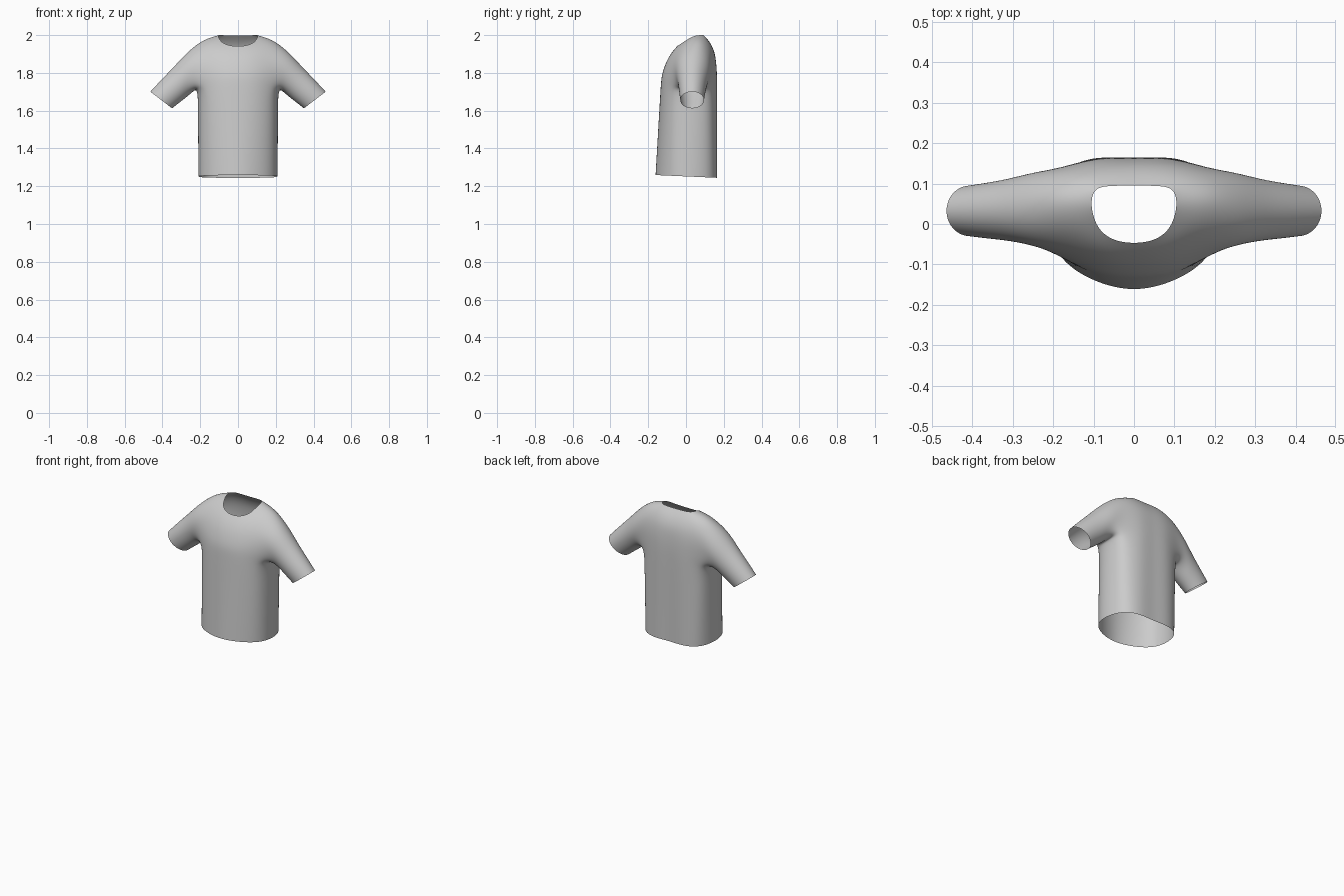
import bpy, bmesh, math
from mathutils import Vector

if "Cube" in bpy.data.objects:
    bpy.data.objects.remove(bpy.data.objects["Cube"])

# Half cross-sections (x >= 0), running front centre -> side -> back centre
hem = [(0, -.168), (.09, -.147), (.165, -.105), (.204, -.05), (.213, .02),
       (.2, .09), (.165, .145), (.09, .169), (0, .16)]
armpit = [(0, -.137), (.095, -.128), (.18, -.085), (.207, -.03), (.215, .03),
          (.207, .09), (.18, .138), (.09, .169), (0, .162)]
chest_front = [(0, -.133, 1.78), (.095, -.123, 1.78), (.19, -.078, 1.79)]
chest_back = [(.19, .137, 1.80), (.09, .167, 1.79), (0, .162, 1.79)]
upper_front = [(0, -.12, 1.825), (.09, -.112, 1.825), (.185, -.07, 1.845)]
upper_back = [(.185, .138, 1.86), (.09, .163, 1.85), (0, .159, 1.85)]
shoulder = [(0, -.1, 1.87), (.075, -.095, 1.875), (.165, -.055, 1.90),
            (.19, -.01, 1.945), (.2, .045, 1.97), (.2, .09, 1.96),
            (.175, .13, 1.925), (.085, .152, 1.915), (0, .152, 1.91)]
yoke = [(0, -.075, 1.91), (.055, -.07, 1.915), (.11, -.045, 1.935),
        (.14, 0, 1.968), (.15, .045, 1.988), (.15, .08, 1.987),
        (.13, .115, 1.972), (.06, .128, 1.965), (0, .128, 1.96)]
neck = [(0, -.049, 1.94), (.05, -.042, 1.945), (.085, -.018, 1.96),
        (.1, .015, 1.982), (.106, .045, 1.997), (.104, .073, 2.0),
        (.09, .092, 2.0), (.05, .095, 1.998), (0, .095, 1.998)]

# Sleeve rings: bottom (x, z), top (x, z), front y, back y
sleeve_rings = [((.24, 1.695), (.265, 1.917), -.055, .13),
                ((.292, 1.653), (.335, 1.84), -.043, .113),
                ((.322, 1.631), (.405, 1.768), -.038, .104),
                ((.347, 1.611), (.466, 1.702), -.032, .097)]

bm = bmesh.new()


def ring(points):
    return [bm.verts.new(p) if p else None for p in points]


def bridge(a, b, closed=False):
    n = len(a)
    for i in range(n if closed else n - 1):
        j = (i + 1) % n
        quad = (a[i], a[j], b[j], b[i])
        if all(quad):
            bm.faces.new(quad)


# Body from hem to armpit
rings = []
for t in (0, .03, .35, .7, 1):
    section = []
    for h, a in zip(hem, armpit):
        p = Vector(h).lerp(Vector(a), t)
        z0 = 1.252 - .045 * h[1]
        section.append((p.x, p.y, z0 + (1.725 - z0) * t))
    rings.append(ring(section))

# Chest, shoulders and neckline, leaving the armhole open
gap = [None] * 3
rings += [ring(chest_front + gap + chest_back),
          ring(upper_front + gap + upper_back),
          ring(shoulder), ring(yoke), ring(neck)]
for a, b in zip(rings, rings[1:]):
    bridge(a, b)

# Sleeve grown from the armhole loop
low, mid1, mid2, top = rings[4:8]
loop = low[2:7] + [mid1[6], mid2[6]] + top[6:1:-1] + [mid2[2], mid1[2]]
n = len(loop)
for bottom, crown, y0, y1 in sleeve_rings:
    points = []
    for i in range(n):
        ang = 2 * math.pi * (i - 2) / n
        p = Vector(bottom).lerp(Vector(crown), (1 - math.cos(ang)) / 2)
        points.append((p.x, (y0 + y1) / 2 + (y1 - y0) / 2 * math.sin(ang), p.y))
    nxt = ring(points)
    bridge(loop, nxt, closed=True)
    loop = nxt

bmesh.ops.recalc_face_normals(bm, faces=bm.faces)
# Make the open shell face outward
bm.faces.ensure_lookup_table()
if bm.faces[0].normal.y > 0:
    bmesh.ops.reverse_faces(bm, faces=bm.faces)
for f in bm.faces:
    f.smooth = True

mesh = bpy.data.meshes.new("tshirt")
bm.to_mesh(mesh)
bm.free()
shirt = bpy.data.objects.new("tshirt", mesh)
bpy.context.collection.objects.link(shirt)

# Mirror to the other half, then smooth the cage
mirror = shirt.modifiers.new("mirror", 'MIRROR')
mirror.use_clip = True
subdivision = shirt.modifiers.new("subdivision", 'SUBSURF')
subdivision.levels = subdivision.render_levels = 3
